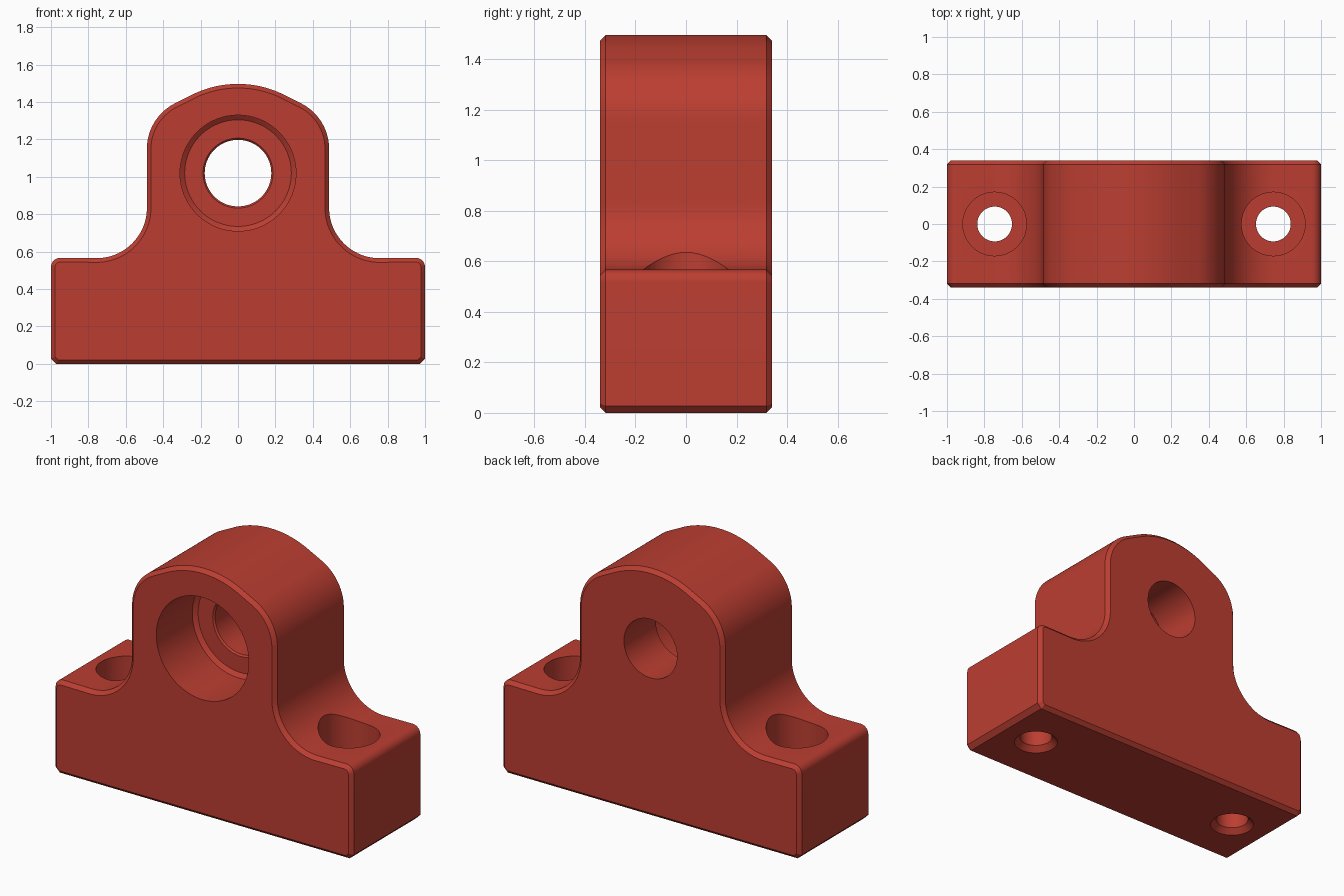
import bpy, bmesh, math
from mathutils import Matrix

if "Cube" in bpy.data.objects:
    bpy.data.objects.remove(bpy.data.objects["Cube"])

D = 0.34      # half depth
red = bpy.data.materials.new("brick_red")
red.diffuse_color = (0.50, 0.048, 0.031, 1)
red.use_nodes = True
red.node_tree.nodes["Principled BSDF"].inputs["Base Color"].default_value = red.diffuse_color


def arc(cx, cz, r, a0, a1, n):
    """Points on an arc, angles in degrees."""
    return [(cx + r * math.cos(math.radians(a0 + (a1 - a0) * i / n)),
             cz + r * math.sin(math.radians(a0 + (a1 - a0) * i / n))) for i in range(n + 1)]


def make_object(name, bm):
    bmesh.ops.recalc_face_normals(bm, faces=bm.faces)
    mesh = bpy.data.meshes.new(name)
    bm.to_mesh(mesh)
    bm.free()
    mesh.materials.append(red)
    ob = bpy.data.objects.new(name, mesh)
    bpy.context.collection.objects.link(ob)
    return ob


def lathe_cutter(name, profile, matrix, n=96):
    """Closed solid of revolution about local z from (radius, height) rings."""
    bm = bmesh.new()
    rings = [[bm.verts.new((r * math.cos(2 * math.pi * i / n), r * math.sin(2 * math.pi * i / n), h))
              for i in range(n)] for r, h in profile]
    for a, b in zip(rings, rings[1:]):
        for i in range(n):
            j = (i + 1) % n
            bm.faces.new((a[i], a[j], b[j], b[i]))
    bm.faces.new(rings[0])
    bm.faces.new(rings[-1])
    bm.transform(matrix)
    ob = make_object(name, bm)
    ob.hide_render = True
    return ob


# Right half of the outline, bottom to crown, then mirrored
right = [(0.972, 0.0), (1.0, 0.028)]
right += arc(0.95, 0.517, 0.05, 0, 90, 10)            # foot corner
right += arc(0.757, 0.835, 0.27, 270, 180, 28)        # sweep up to the tower
right += arc(0.215, 1.15, 0.272, 0, 62, 20)           # shoulder
right += arc(0.0, 0.947, 0.55, 62, 90, 14)            # crown
outline = right + [(-x, z) for x, z in reversed(right[:-1])]

# Bearing block body: extruded outline with chamfered front and back rims
bm = bmesh.new()
front = [bm.verts.new((x, -D, z)) for x, z in outline]
back = [bm.verts.new((x, D, z)) for x, z in outline]
caps = [bm.faces.new(front), bm.faces.new(back)]
for i in range(len(outline)):
    j = (i + 1) % len(outline)
    bm.faces.new((front[i], front[j], back[j], back[i]))
bmesh.ops.recalc_face_normals(bm, faces=bm.faces)
rims = [e for f in caps for e in f.edges]
bmesh.ops.bevel(bm, geom=rims, offset=0.022, offset_type='OFFSET', segments=1, affect='EDGES')
body = make_object("bearing_block", bm)

# Bearing bore: front pocket with chamfered floor, smaller bore through the back
bore_matrix = Matrix.Translation((0, -D, 1.02)) @ Matrix.Rotation(-math.pi / 2, 4, 'X')
cutters = [lathe_cutter("bore_cutter", [(0.31, -0.1), (0.31, 0.345), (0.285, 0.365),
                                        (0.187, 0.365), (0.178, 0.375), (0.178, 0.8)], bore_matrix)]

# Counterbored bolt holes in the feet, chamfered underneath
for side, x in (("left", -0.745), ("right", 0.745)):
    cutters.append(lathe_cutter(side + "_bolt_cutter",
                                [(0.155, -0.03), (0.093, 0.032), (0.093, 0.315), (0.17, 0.315), (0.17, 0.9)],
                                Matrix.Translation((x, 0, 0))))

for cutter in cutters:
    mod = body.modifiers.new(cutter.name, 'BOOLEAN')
    mod.operation = 'DIFFERENCE'
    mod.solver = 'EXACT'
    mod.object = cutter

# Bake the cuts, remove the cutters, smooth the curved walls
bpy.context.view_layer.update()
baked = bpy.data.meshes.new_from_object(body.evaluated_get(bpy.context.evaluated_depsgraph_get()))
body.modifiers.clear()
body.data = baked
body.data.materials.clear()
body.data.materials.append(red)
for poly in body.data.polygons:
    poly.material_index = 0
for cutter in cutters:
    bpy.data.objects.remove(cutter)
bpy.context.view_layer.objects.active = body
body.select_set(True)
bpy.ops.object.shade_smooth_by_angle(angle=math.radians(25))
